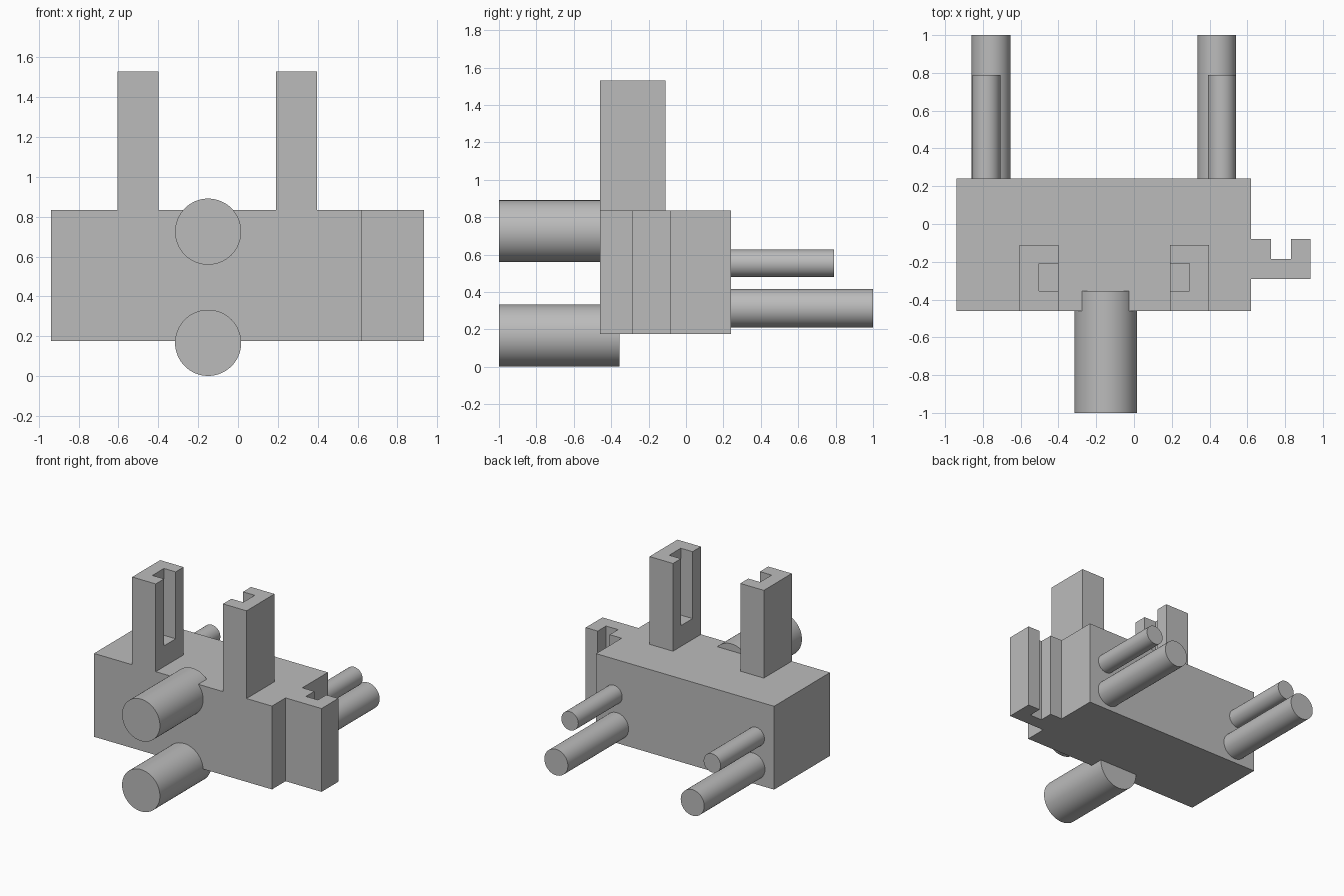
import bpy, bmesh, math
from mathutils import Matrix, Vector

default = bpy.data.objects.get("Cube")
if default:
    bpy.data.objects.remove(default, do_unlink=True)

grey = bpy.data.materials.new("plain grey")
grey.use_nodes = True
COLOUR = (0.5, 0.5, 0.5, 1)
grey.diffuse_color = COLOUR
grey.node_tree.nodes["Principled BSDF"].inputs["Base Color"].default_value = COLOUR


def finish(name, bm, smooth=False):
    bmesh.ops.recalc_face_normals(bm, faces=bm.faces)
    mesh = bpy.data.meshes.new(name)
    bm.to_mesh(mesh)
    bm.free()
    mesh.materials.append(grey)
    obj = bpy.data.objects.new(name, mesh)
    bpy.context.collection.objects.link(obj)
    if smooth:
        bpy.ops.object.select_all(action='DESELECT')
        obj.select_set(True)
        bpy.context.view_layer.objects.active = obj
        bpy.ops.object.shade_smooth_by_angle(angle=math.radians(30))
    return obj


def prism(name, outline, z0, z1):
    """Extrude a plan outline from z0 up to z1."""
    bm = bmesh.new()
    face = bm.faces.new([bm.verts.new((x, y, z0)) for x, y in outline])
    top = bmesh.ops.extrude_face_region(bm, geom=[face])["geom"]
    verts = [v for v in top if isinstance(v, bmesh.types.BMVert)]
    bmesh.ops.translate(bm, verts=verts, vec=(0, 0, z1 - z0))
    return finish(name, bm)


def box(name, x0, x1, y0, y1, z0, z1):
    return prism(name, [(x0, y0), (x1, y0), (x1, y1), (x0, y1)], z0, z1)


def rod(name, x, z, radius, y0, y1):
    """Round bar running along y."""
    bm = bmesh.new()
    place = Matrix.Translation(Vector((x, (y0 + y1) / 2, z))) @ Matrix.Rotation(math.pi / 2, 4, 'X')
    bmesh.ops.create_cone(bm, cap_ends=True, segments=64, radius1=radius,
                          radius2=radius, depth=y1 - y0, matrix=place)
    return finish(name, bm, smooth=True)


BOTTOM, TOP = 0.175, 0.835
FRONT, BACK = -0.46, 0.24

# Main block
box("body", -0.94, 0.62, FRONT, BACK, BOTTOM, TOP)

# Side bracket with a groove open to the back
prism("side_bracket", [(0.62, -0.29), (0.935, -0.29), (0.935, -0.08), (0.83, -0.08),
                       (0.83, -0.185), (0.725, -0.185), (0.725, -0.08), (0.62, -0.08)],
      BOTTOM, TOP)

# Uprights whose slots face each other and stop above the block
for name, outer, inward in (("right_post", -0.605, 1), ("left_post", 0.397, -1)):
    inner, mid = outer + inward * 0.206, outer + inward * 0.103
    post = box(name, outer, inner, FRONT, -0.11, TOP, 1.53)
    cutter = box(name + "_slot_cutter", mid, inner + inward * 0.1, -0.355, -0.21, 1.0, 1.7)
    cutter.hide_render = True
    cutter.hide_set(True)
    cut = post.modifiers.new("slot", 'BOOLEAN')
    cut.operation = 'DIFFERENCE'
    cut.solver = 'EXACT'
    cut.object = cutter

# Thick front rods, partly sunk in the block
for name, z in (("upper_front_rod", 0.725), ("lower_front_rod", 0.167)):
    rod(name, -0.15, z, 0.166, -1, -0.355)

# Pairs of back pegs
for side, x in (("right", -0.757), ("left", 0.438)):
    rod(side + "_lower_peg", x, 0.313, 0.103, BACK, 1)
    rod(side + "_upper_peg", x + (0.027 if side == "left" else -0.025), 0.553, 0.074, BACK, 0.79)
